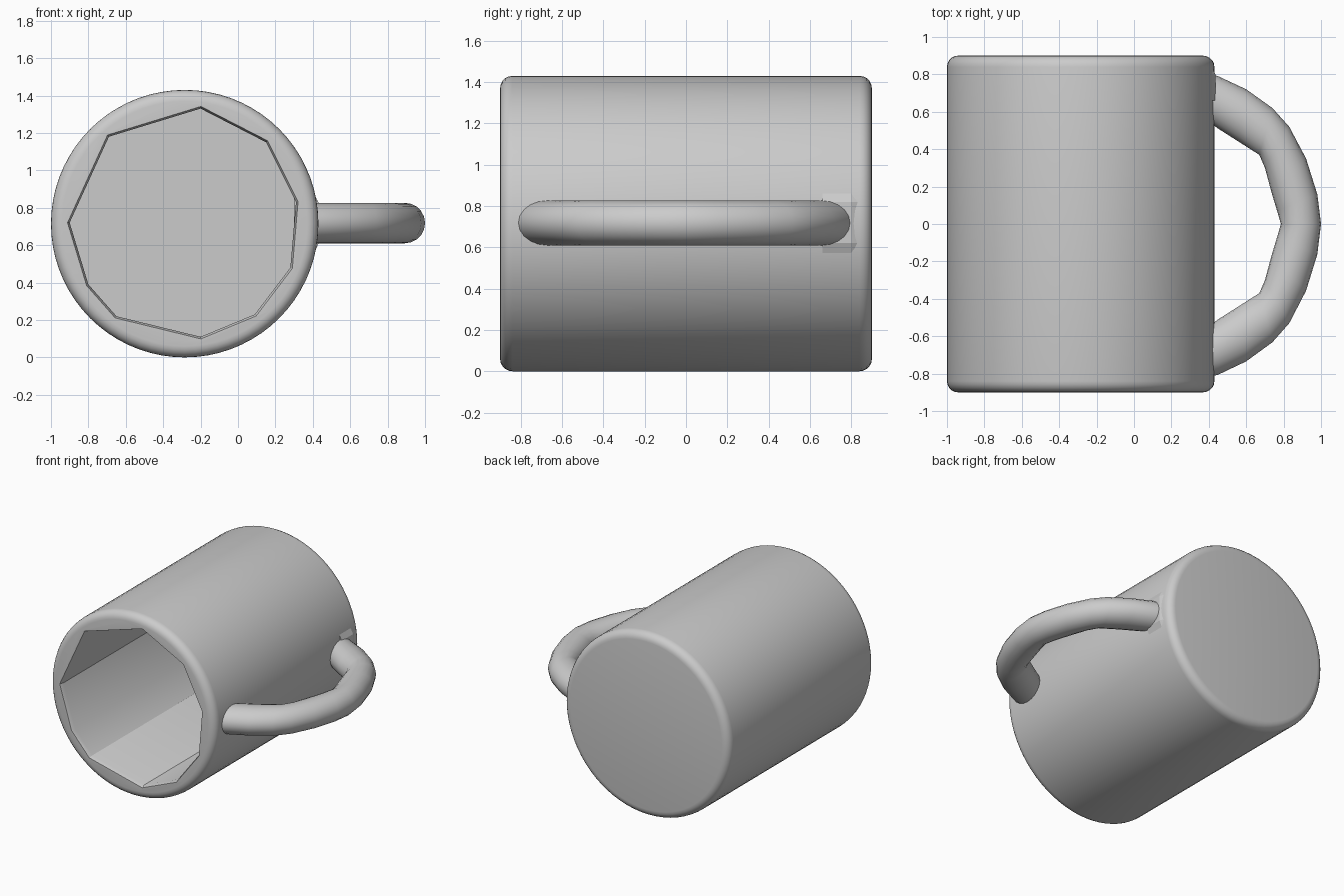
import bpy
import bmesh
from math import cos, sin, pi, radians

default = bpy.data.objects.get("Cube")
if default:
    bpy.data.objects.remove(default, do_unlink=True)

CX, CZ, R, HALF = -0.285, 0.715, 0.715, 0.9


def loft(name, rings, angle=None):
    """Skin a list of equal-length rings of points and cap both ends."""
    bm = bmesh.new()
    loops = [[bm.verts.new(p) for p in ring] for ring in rings]
    n = len(loops[0])
    for a, b in zip(loops, loops[1:]):
        for i in range(n):
            j = (i + 1) % n
            bm.faces.new((a[i], a[j], b[j], b[i]))
    bm.faces.new(loops[0])
    bm.faces.new(loops[-1])
    bmesh.ops.recalc_face_normals(bm, faces=bm.faces)
    mesh = bpy.data.meshes.new(name)
    bm.to_mesh(mesh)
    bm.free()
    obj = bpy.data.objects.new(name, mesh)
    bpy.context.collection.objects.link(obj)
    if angle:
        smooth(obj, angle)
    return obj


def smooth(obj, angle):
    bpy.ops.object.select_all(action='DESELECT')
    obj.select_set(True)
    bpy.context.view_layer.objects.active = obj
    bpy.ops.object.shade_smooth_by_angle(angle=radians(angle))


def circle(radius, y, n=72):
    return [(CX + radius * cos(2 * pi * i / n), y, CZ + radius * sin(2 * pi * i / n))
            for i in range(n)]


# Cup body: cylinder lying along y with rounded edges
FILLET, STEPS = 0.06, 5
edge = [(R - FILLET + FILLET * sin(t), HALF - FILLET + FILLET * cos(t))
        for t in (pi / 2 * k / STEPS for k in range(STEPS + 1))]
profile = [(r, -y) for r, y in edge] + [(r, y) for r, y in reversed(edge)]
body = loft("cup_body", [circle(r, y) for r, y in profile])

# Faceted hollow with a slightly flared mouth
hollow = [(-0.2, 1.33), (0.15, 1.15), (0.31, 0.83), (0.28, 0.48), (0.09, 0.23),
          (-0.2, 0.11), (-0.65, 0.22), (-0.8, 0.39), (-0.9, 0.72), (-0.69, 1.18)]
cutter = loft("hollow_cutter", [
    [(CX + (x - CX) * s, y, CZ + (z - CZ) * s) for x, z in hollow]
    for s, y in ((1.05, -0.95), (1.0, -0.87), (1.0, 0.8))])
cutter.hide_render = True
cut = body.modifiers.new("hollow", 'BOOLEAN')
cut.operation = 'DIFFERENCE'
cut.solver = 'EXACT'
cut.object = cutter
bpy.ops.object.select_all(action='DESELECT')
body.select_set(True)
bpy.context.view_layer.objects.active = body
bpy.ops.object.modifier_apply(modifier=cut.name)
bpy.data.objects.remove(cutter, do_unlink=True)
smooth(body, 30)

# Handle: round sections strung between an outer arc and a coarser inner edge
half_handle = [((0.34, 0.82), (0.34, 0.59)), ((0.45, 0.79), (0.45, 0.51)),
               ((0.6, 0.72), (0.56, 0.44)), ((0.74, 0.62), (0.67, 0.37)),
               ((0.83, 0.52), (0.7, 0.3)), ((0.92, 0.35), (0.735, 0.17)),
               ((0.98, 0.16), (0.765, 0.07))]
spans = half_handle + [((1.0, 0), (0.785, 0))]
spans += [((ox, -oy * 1.02), (ix, -iy)) for (ox, oy), (ix, iy) in reversed(half_handle)]
THICK, SIDES = 0.108, 20
sections = []
for (ox, oy), (ix, iy) in spans:
    ring = []
    for k in range(SIDES):
        t = 2 * pi * k / SIDES
        f = (1 + cos(t)) / 2
        ring.append((ix + (ox - ix) * f, iy + (oy - iy) * f, 0.718 + THICK * sin(t)))
    sections.append(ring)
loft("handle", sections, 40)

# Thin flared pad where the handle meets the base end of the cup
pad = [(0.36, 0.97), (0.435, 0.82), (0.435, 0.62), (0.38, 0.49), (0.3, 0.49), (0.3, 0.97)]
tip = [(x - 0.03 if x > 0.4 else x - 0.02, z) for x, z in pad]
loft("handle_pad", [[(x, y, z) for x, z in shape]
                    for shape, y in ((pad, 0.66), (pad, 0.8), (tip, 0.87))])
